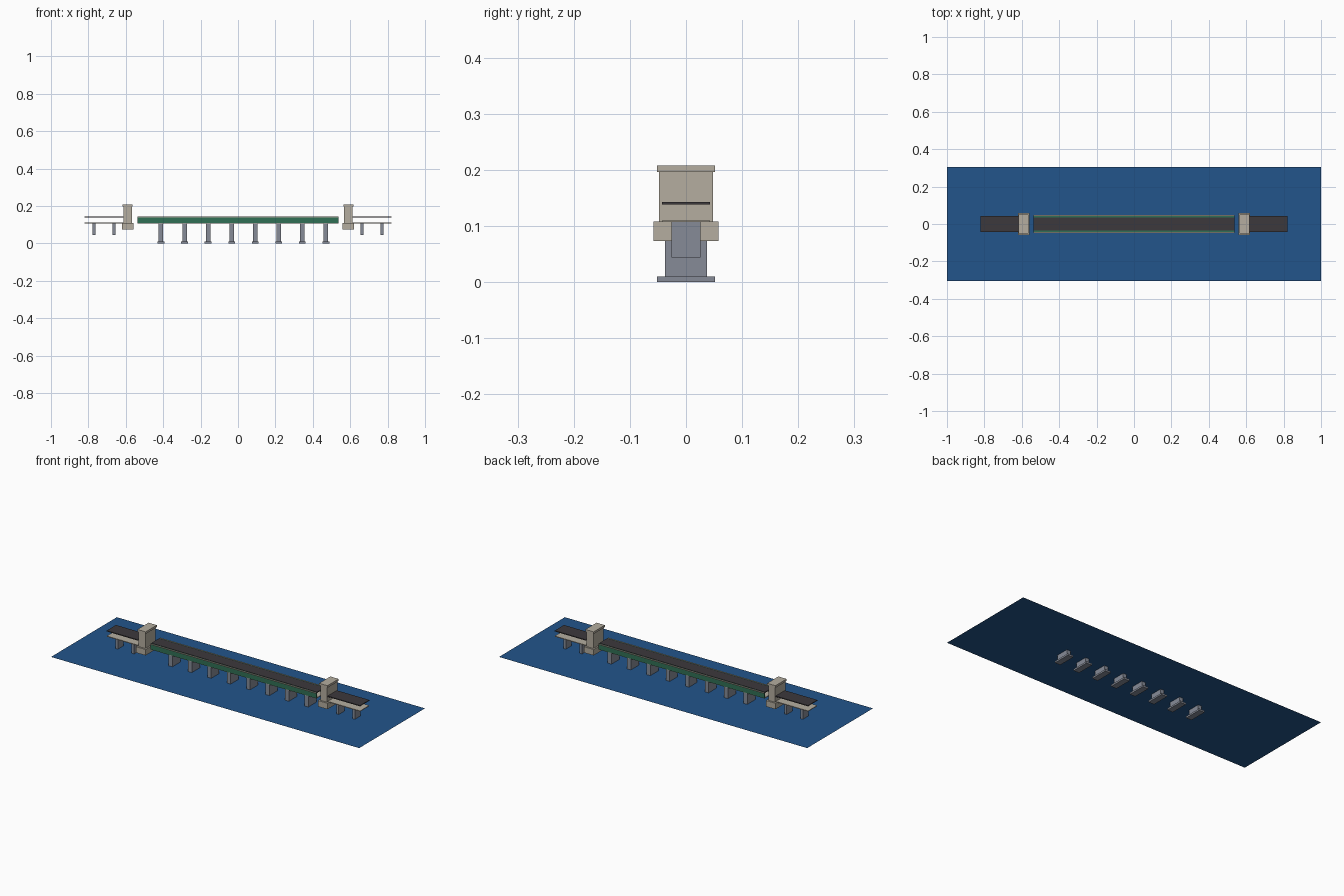
import bpy

cube = bpy.data.objects.get("Cube")
if cube:
    bpy.data.objects.remove(cube, do_unlink=True)


def material(name, r, g, b):
    m = bpy.data.materials.new(name)
    m.use_nodes = True
    m.diffuse_color = (r, g, b, 1)
    m.node_tree.nodes["Principled BSDF"].inputs["Base Color"].default_value = (r, g, b, 1)
    return m


water_blue = material("water_blue", 0.016, 0.09, 0.26)
stone = material("pale_stone", 0.46, 0.42, 0.35)
concrete = material("grey_concrete", 0.24, 0.26, 0.31)
asphalt = material("dark_asphalt", 0.045, 0.04, 0.045)
green = material("girder_green", 0.03, 0.16, 0.09)


def box(name, mat, x, y, z):
    """Box from (min, max) ranges on each axis."""
    ranges = (x, y, z)
    bpy.ops.mesh.primitive_cube_add(size=1, location=[(a + b) / 2 for a, b in ranges])
    ob = bpy.context.object
    ob.name = name
    ob.scale = [b - a for a, b in ranges]
    bpy.ops.object.transform_apply(location=False, rotation=False, scale=True)
    ob.data.materials.append(mat)
    return ob


def around(c, half):
    return (c - half, c + half)


# Water sheet
bpy.ops.mesh.primitive_plane_add(size=1, location=(0, 0, 0.041))
water = bpy.context.object
water.name = "water"
water.scale = (2, 0.61, 1)
bpy.ops.object.transform_apply(location=False, rotation=False, scale=True)
water.data.materials.append(water_blue)

# River piers with wide footings
for i in range(8):
    x = -0.412 + 0.126 * i
    box("pier_shaft", concrete, around(x, 0.012), around(0, 0.037), (0.01, 0.108))
    box("pier_footing", concrete, around(x, 0.018), around(0, 0.052), (0, 0.01))

# Main span: floor, road, side girders and kerbs
SPAN = around(0, 0.538)
box("span_floor", stone, SPAN, around(0, 0.041), (0.107, 0.111))
box("span_road", asphalt, SPAN, around(0, 0.036), (0.138, 0.143))
for s, side in ((-1, "right"), (1, "left")):
    box(side + "_girder", green, SPAN, around(s * 0.039, 0.003), (0.109, 0.141))
    box(side + "_kerb", stone, SPAN, around(s * 0.045, 0.003), (0.139, 0.143))

# Gate towers and approach spans at both ends
for s in (-1, 1):
    x = s * 0.59
    box("tower_base", stone, around(x, 0.031), around(0, 0.058), (0.073, 0.108))
    box("tower_body", stone, around(x, 0.022), around(0, 0.048), (0.108, 0.196))
    box("tower_cap", stone, around(x, 0.027), around(0, 0.052), (0.196, 0.208))
    run = sorted((s * 0.6, s * 0.822))
    box("approach_road", asphalt, run, around(0, 0.043), (0.138, 0.143))
    box("approach_floor", stone, run, around(0, 0.042), (0.107, 0.111))
    for px in (0.664, 0.769):
        box("approach_pier", concrete, around(s * px, 0.008), around(0, 0.026), (0.044, 0.108))
